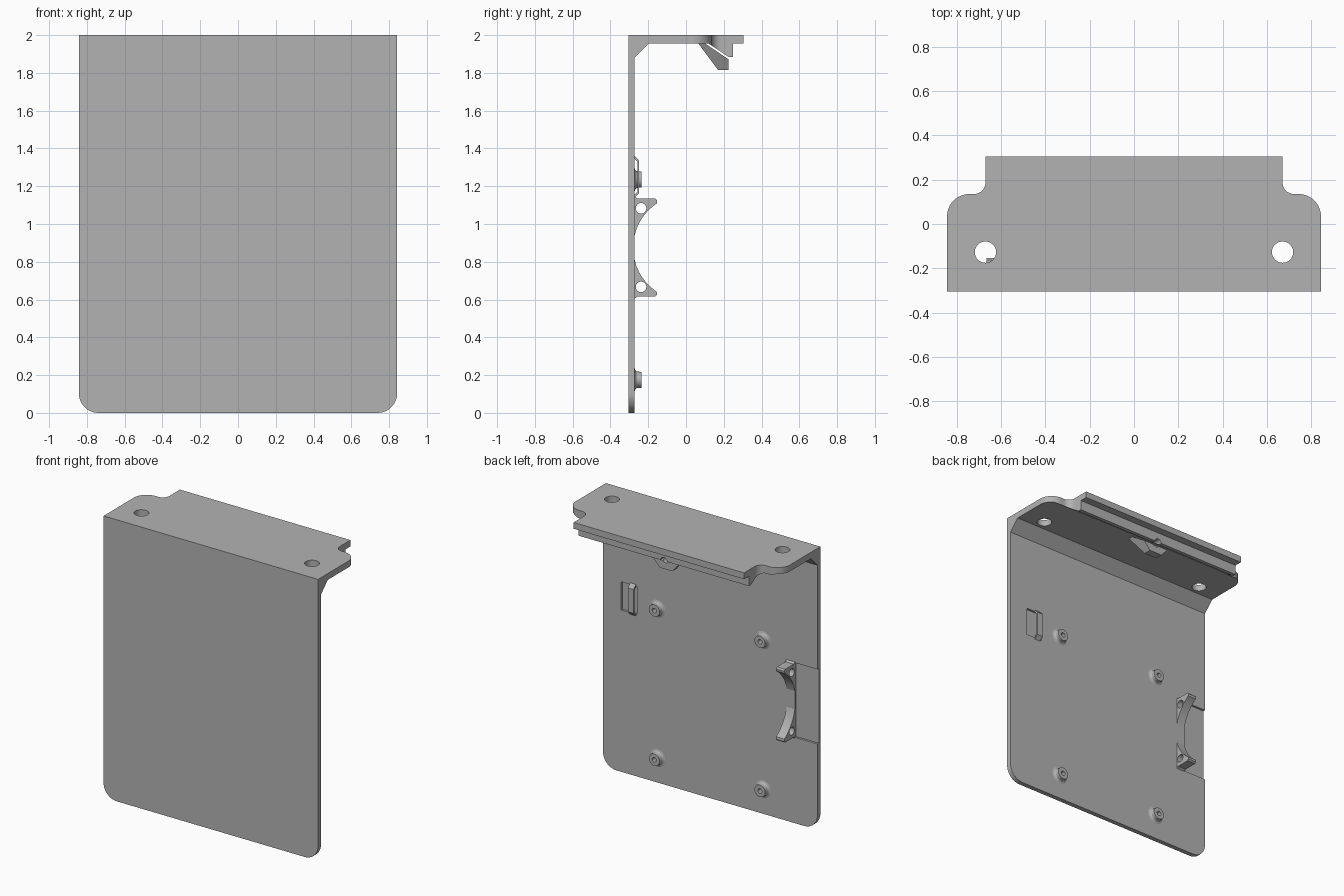
import bpy, bmesh
from math import cos, sin, pi, radians, sqrt
from mathutils import Matrix, Vector

if "Cube" in bpy.data.objects:
    bpy.data.objects.remove(bpy.data.objects["Cube"])

grey = bpy.data.materials.new("plain_grey")
grey.use_nodes = True
grey.diffuse_color = (0.45, 0.45, 0.45, 1)
grey.node_tree.nodes["Principled BSDF"].inputs["Base Color"].default_value = (0.45, 0.45, 0.45, 1)

# How a profile's two coordinates and its depth map to x, y, z
AXES = {"x": lambda a, b, d: (d, a, b),
        "y": lambda a, b, d: (a, d, b),
        "z": lambda a, b, d: (a, b, d)}


def finish(name, bm):
    bmesh.ops.recalc_face_normals(bm, faces=bm.faces)
    mesh = bpy.data.meshes.new(name)
    bm.to_mesh(mesh)
    bm.free()
    mesh.materials.append(grey)
    ob = bpy.data.objects.new(name, mesh)
    bpy.context.collection.objects.link(ob)
    return ob


def prism(name, points, axis, lo, hi):
    """Extrude a flat outline along an axis."""
    bm = bmesh.new()
    place = AXES[axis]
    face = bm.faces.new([bm.verts.new(place(a, b, lo)) for a, b in points])
    side = bmesh.ops.extrude_face_region(bm, geom=[face])["geom"]
    verts = [v for v in side if isinstance(v, bmesh.types.BMVert)]
    bmesh.ops.translate(bm, verts=verts, vec=Vector(place(0, 0, hi - lo)))
    return finish(name, bm)


def arc(cx, cy, r, start, end, n=12):
    steps = [radians(start + (end - start) * i / n) for i in range(n + 1)]
    return [(cx + r * cos(t), cy + r * sin(t)) for t in steps]


def circle(cx, cy, r, n=32):
    return arc(cx, cy, r, 0, 360, n)[:-1]


def rect(a0, b0, a1, b1):
    return [(a0, b0), (a1, b0), (a1, b1), (a0, b1)]


def mirrored(half):
    """Close a right-hand outline with its mirror image."""
    return half + [(-a, b) for a, b in reversed(half)]


def combine(ob, other, operation="DIFFERENCE"):
    mod = ob.modifiers.new("cut", "BOOLEAN")
    mod.operation = operation
    mod.solver = "EXACT"
    mod.object = other
    bpy.context.view_layer.objects.active = ob
    bpy.ops.object.modifier_apply(modifier=mod.name)
    bpy.data.objects.remove(other)


def smooth(ob):
    bpy.ops.object.select_all(action="DESELECT")
    ob.select_set(True)
    bpy.context.view_layer.objects.active = ob
    bpy.ops.object.shade_smooth_by_angle(angle=radians(30))


# Bracket body: side section with corner gusset and edge rail
section = [(-0.305, 0), (-0.272, 0), (-0.272, 1.88), (-0.197, 1.955),
           (0.12, 1.955), (0.225, 1.885), (0.25, 1.885), (0.25, 1.955),
           (0.305, 1.955), (0.305, 2), (-0.305, 2)]
body = prism("bracket_body", section, "x", -0.843, 0.843)

# Rounded lower corners, then the notched outline of the top flange
front = mirrored(arc(0.738, 0.105, 0.105, -90, 0) + [(0.843, 2.1)])
combine(body, prism("front_outline", front, "y", -0.4, 0.4), "INTERSECT")
top = mirrored([(0.843, -0.4)] + arc(0.743, 0.035, 0.1, 0, 90)
               + arc(0.722, 0.187, 0.052, -90, -180) + [(0.67, 0.4)])
combine(body, prism("top_outline", top, "z", -0.1, 2.1), "INTERSECT")

# Flange screw holes
for x in (-0.67, 0.67):
    combine(body, prism("hole_cutter", circle(x, -0.127, 0.048), "z", 1.8, 2.1))

# Shallow recess at the side edge and pocket under the tie loop
combine(body, prism("recess_cutter", rect(-0.9, 0.61, -0.665, 1.14), "y", -0.287, -0.2))
combine(body, prism("pocket_cutter", rect(0.575, 1.15, 0.70, 1.35), "y", -0.287, -0.2))

# Small round notch in the rail above the release tab
combine(body, prism("notch_cutter", circle(0, 1.885, 0.025, 24), "y", 0.14, 0.3))
smooth(body)

# Release tab, narrower toward its tip
tab = prism("release_tab", [(0.065, 1.956), (0.17, 1.815), (0.225, 1.815),
                            (0.225, 1.872), (0.10, 1.956)], "x", -0.1, 0.1)
for v in tab.data.vertices:
    if v.co.z < 1.83:
        v.co.x *= 0.5
combine(tab, prism("notch_cutter", circle(0, 1.885, 0.025, 24), "y", 0.14, 0.3))
smooth(tab)


# Hollow screw bosses with flared feet
def boss(name, x, z):
    rings = [(0.016, 0.0), (0.016, 0.036), (0.042, 0.036), (0.044, 0.012),
             (0.05, 0.004), (0.062, 0.0)]
    bm = bmesh.new()
    n = 32
    loops = [[bm.verts.new((x + r * cos(2 * pi * i / n), -0.272 + h, z + r * sin(2 * pi * i / n)))
              for i in range(n)] for r, h in rings]
    for a, b in zip(loops, loops[1:]):
        for i in range(n):
            j = (i + 1) % n
            bm.faces.new((a[i], a[j], b[j], b[i]))
    ob = finish(name, bm)
    # open shell: make sure the flat tip faces outward
    tip = max(ob.data.polygons, key=lambda p: p.center.y)
    if tip.normal.y < 0:
        ob.data.flip_normals()
    smooth(ob)


for side, x in (("left", 0.415), ("right", -0.415)):
    for level, z in (("lower", 0.175), ("upper", 1.235)):
        boss(f"{level}_{side}_boss", x, z)

# Pair of curved cradle claws, mirrored about the cradle centre
MID, R = 0.875, 0.28
for name, s in (("upper_claw", 1), ("lower_claw", -1)):
    curve = [(y, sqrt(R * R - y * y)) for y in [-0.274 + 0.0119 * i for i in range(11)]]
    outline = curve + [(-0.153, 0.25), (-0.163, 0.26), (-0.258, 0.26), (-0.274, 0.272)]
    claw = prism(name, [(y, MID + s * z) for y, z in outline], "x", -0.665, -0.60)
    combine(claw, prism("claw_hole_cutter", circle(-0.238, MID + s * 0.208, 0.028), "x", -0.7, -0.5))
    smooth(claw)

# Bridge-shaped tie loop
loop = [(-0.275, 1.365), (-0.248, 1.335), (-0.248, 1.165), (-0.275, 1.135),
        (-0.275, 1.152), (-0.258, 1.17), (-0.258, 1.33), (-0.275, 1.348)]
prism("tie_loop", loop, "x", 0.585, 0.63)
